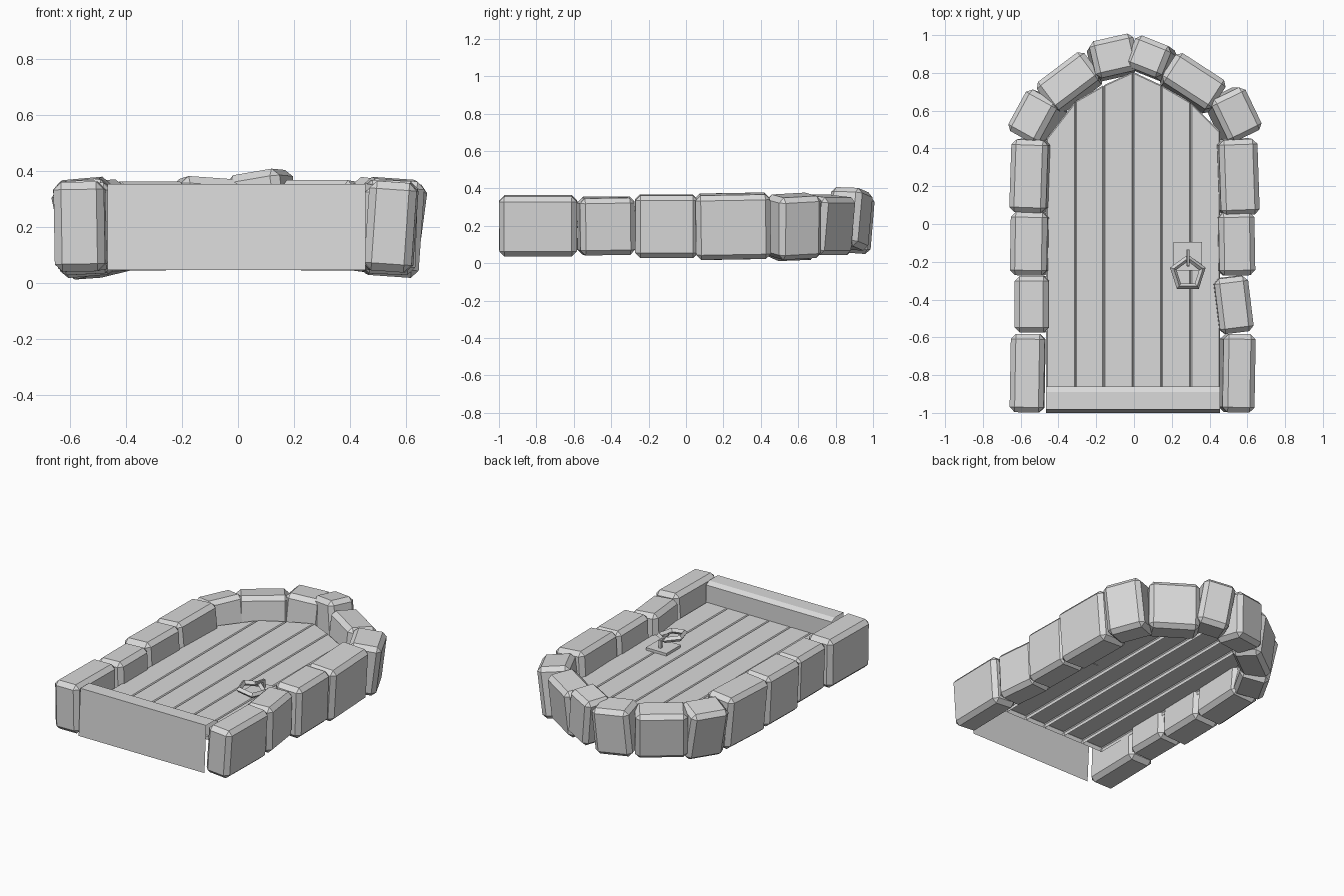
import bpy
import bmesh
from math import radians, pi
from mathutils import Matrix, Euler

cube = bpy.data.objects.get("Cube")
if cube:
    bpy.data.objects.remove(cube, do_unlink=True)

# One plain grey for everything
grey = bpy.data.materials.new("plain_grey")
grey.use_nodes = True
grey.diffuse_color = (0.7, 0.7, 0.7, 1)
grey.node_tree.nodes["Principled BSDF"].inputs["Base Color"].default_value = (0.7, 0.7, 0.7, 1)


def finish(name, bm, bevel=0.0):
    mesh = bpy.data.meshes.new(name)
    bm.to_mesh(mesh)
    bm.free()
    mesh.materials.append(grey)
    obj = bpy.data.objects.new(name, mesh)
    bpy.context.collection.objects.link(obj)
    if bevel:
        mod = obj.modifiers.new("chamfer", "BEVEL")
        mod.width = bevel
        mod.segments = 1
    return obj


def block(name, centre, size, rot=(0, 0, 0), bevel=0.0):
    bm = bmesh.new()
    bmesh.ops.create_cube(bm, size=1, matrix=Matrix.Diagonal((*size, 1)))
    obj = finish(name, bm, bevel)
    obj.location = centre
    obj.rotation_euler = Euler([radians(a) for a in rot])
    return obj


def open_plank(name, outline, z0, z1, bevel):
    """Top face with side walls, hollow underneath."""
    bm = bmesh.new()
    low = [bm.verts.new((x, y, z0)) for x, y in outline]
    high = [bm.verts.new((x, y, z1)) for x, y in outline]
    bm.faces.new(high)
    for i in range(len(low)):
        j = (i + 1) % len(low)
        bm.faces.new((low[i], low[j], high[j], high[i]))
    return finish(name, bm, bevel)


def open_strip(name, profile, x0, x1):
    """Sheet swept along x from a (y, z) profile."""
    bm = bmesh.new()
    rows = [[bm.verts.new((x, y, z)) for x in (x0, x1)] for y, z in profile]
    for a, b in zip(rows, rows[1:]):
        bm.faces.new((a[0], a[1], b[1], b[0]))
    return finish(name, bm)


# Surround stones: x, y, across, along, bottom, top, turn, side tilt, end tilt
stones = [
    (-.563, -.79, .18, .415, .04, .36, -1, -1, 0),
    (-.538, -.425, .18, .3, .045, .355, 0, -2, 0),
    (-.55, -.105, .195, .335, .03, .365, -1, -3, 0),
    (-.545, .255, .195, .385, .025, .37, -2, -5, 1),
    (-.51, .56, .19, .25, .025, .355, -29, -12, 2),
    (-.34, .745, .185, .315, .05, .355, -53, -7, 0),
    (-.11, .88, .2, .24, .06, .37, -77, -4, -4),
    (.095, .875, .18, .205, .08, .395, -112, -2, 9),
    (.31, .745, .185, .315, .05, .36, -123, -6, 0),
    (.525, .578, .2, .25, .03, .365, -154, -7, -3),
    (.547, .25, .205, .4, .025, .37, 2, 4, 1),
    (.54, -.105, .19, .335, .03, .365, 1, 2, 0),
    (.525, -.427, .18, .295, .045, .35, 7, 2, 1),
    (.547, -.79, .17, .415, .04, .36, -1, 4, 0),
]
for i, (x, y, across, along, z0, z1, turn, side, end) in enumerate(stones):
    block(f"surround_stone_{i + 1}", (x, y, (z0 + z1) / 2),
          (across, along, z1 - z0), (end, side, turn), 0.027)

# Threshold across the foot of the door, open underneath
open_strip("threshold", [(-1, .045), (-.982, .353), (-.89, .353),
                         (-.86, .335), (-.86, .21)], -.465, .455)

# Planks, trimmed to follow the arch
joints = [(-.465, .45), (-.31, .65), (-.16, .735), (-.005, .805),
          (.145, .735), (.3, .645), (.455, .49)]
for i, ((xa, ya), (xb, yb)) in enumerate(zip(joints, joints[1:])):
    open_plank(f"plank_{i + 1}", [(xa, -.865), (xb, -.865), (xb, yb), (xa, ya)],
               0.195, 0.222, 0.006)

# Handle: back plate, hook and five-sided ring
block("handle_plate", (.285, -.17, .229), (.15, .15, .02))
block("handle_hook", (.287, -.18, .29), (.016, .09, .02), (-8, 0, 0), 0.004)
block("handle_pin", (.287, -.145, .26), (.016, .02, .06))
bpy.ops.mesh.primitive_torus_add(major_segments=5, minor_segments=4,
                                 major_radius=.082, minor_radius=.018,
                                 location=(.285, -.262, .275),
                                 rotation=(radians(8), 0, pi / 2))
ring = bpy.context.object
ring.name = "handle_ring"
ring.data.materials.append(grey)
for face in ring.data.polygons:
    face.use_smooth = False
